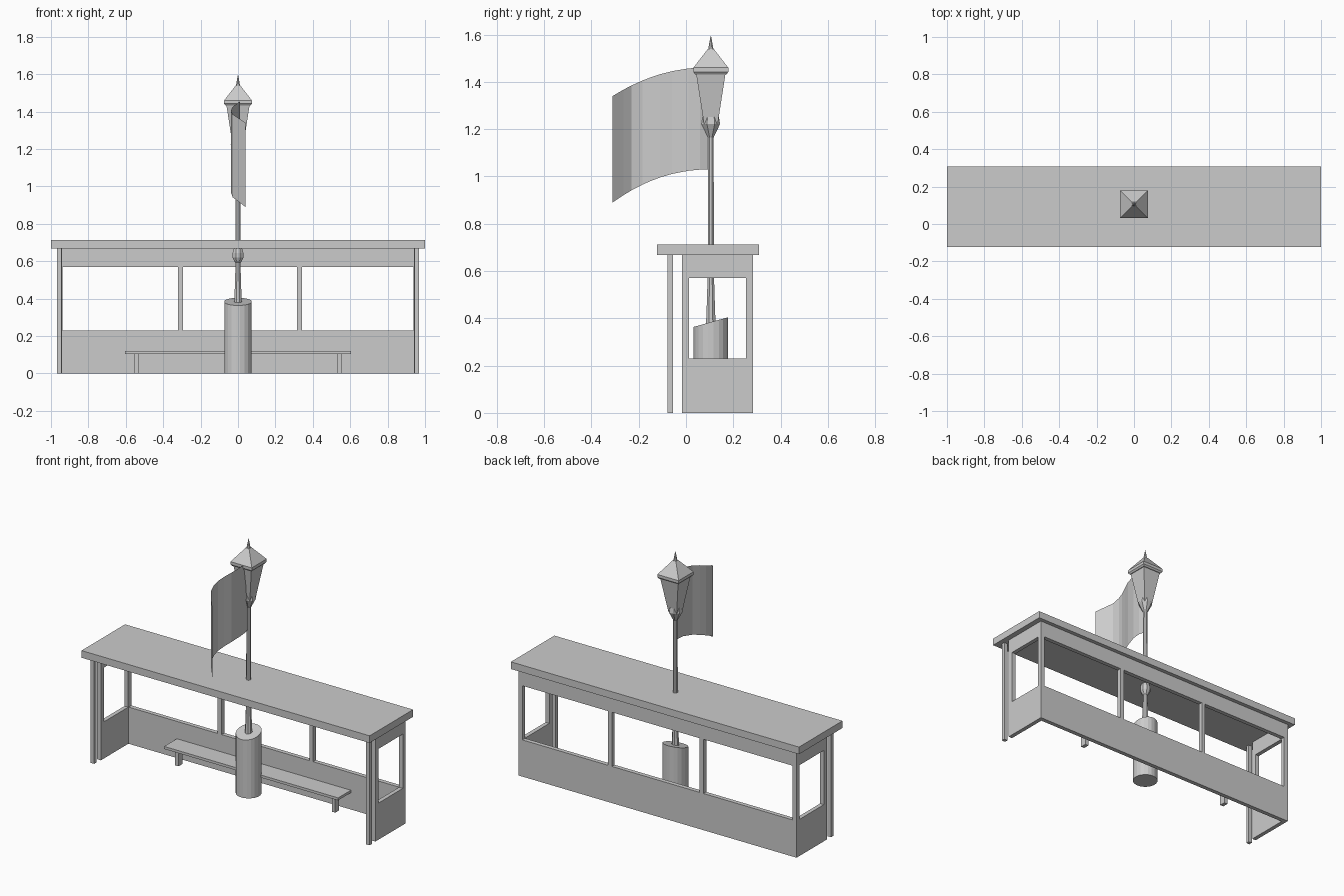
import bpy, bmesh
from math import sin, cos, pi

if "Cube" in bpy.data.objects:
    bpy.data.objects.remove(bpy.data.objects["Cube"])

LY = 0.105  # lamp axis y


def make(name, bm):
    bmesh.ops.recalc_face_normals(bm, faces=bm.faces)
    me = bpy.data.meshes.new(name)
    bm.to_mesh(me)
    bm.free()
    ob = bpy.data.objects.new(name, me)
    bpy.context.collection.objects.link(ob)
    return ob


def box(name, x0, x1, y0, y1, z0, z1):
    bm = bmesh.new()
    bmesh.ops.create_cube(bm, size=1)
    for v in bm.verts:
        v.co = ((x0 + x1) / 2 + v.co.x * (x1 - x0),
                (y0 + y1) / 2 + v.co.y * (y1 - y0),
                (z0 + z1) / 2 + v.co.z * (z1 - z0))
    return make(name, bm)


def lathe(name, profile, sides):
    # profile holds (apothem, z); flat sides face the axes
    bm = bmesh.new()
    rings = []
    for r, z in profile:
        R = r / cos(pi / sides)
        rings.append([bm.verts.new((R * cos((i + .5) * 2 * pi / sides),
                                    LY + R * sin((i + .5) * 2 * pi / sides), z))
                      for i in range(sides)])
    for a, b in zip(rings, rings[1:]):
        for i in range(sides):
            j = (i + 1) % sides
            bm.faces.new((a[i], a[j], b[j], b[i]))
    bm.faces.new(rings[0])
    bm.faces.new(rings[-1])
    return make(name, bm)


# Roof slab
box("roof", -1, 1, -0.123, 0.308, 0.668, 0.713)

# U-shaped wall shell with window openings cut out
bm = bmesh.new()
plan = [(-.966, -.017), (-.94, -.017), (-.94, .256), (.94, .256),
        (.94, -.017), (.966, -.017), (.966, .283), (-.966, .283)]
base = bm.faces.new([bm.verts.new((x, y, 0)) for x, y in plan])
ext = bmesh.ops.extrude_face_region(bm, geom=[base])
for v in ext["geom"]:
    if isinstance(v, bmesh.types.BMVert):
        v.co.z = 0.668
walls = make("walls", bm)
openings = [(-.938, -.32, .2, .35), (-.293, .316, .2, .35),
            (.342, .938, .2, .35), (-1.1, 1.1, .013, .254)]
for i, (x0, x1, y0, y1) in enumerate(openings):
    cut = box(f"window_cutter_{i}", x0, x1, y0, y1, 0.23, 0.57)
    cut.hide_render = True
    cut.hide_viewport = True
    cut.display_type = 'WIRE'
    mod = walls.modifiers.new("window", 'BOOLEAN')
    mod.operation = 'DIFFERENCE'
    mod.solver = 'EXACT'
    mod.object = cut

# Front posts and bench legs, one per side
for side, s in (("left", -1), ("right", 1)):
    box(f"front_post_{side}", *sorted((s * .944, s * .968)), -.078, -.055, 0, .668)
    box(f"bench_leg_{side}", *sorted((s * .532, s * .556)), .17, .208, 0, .105)
box("bench_seat", -.604, .604, .13, .256, .105, .121)

# Round bin with slanted top
bin_ob = lathe("bin", [(.073, 0), (.073, .384)], 20)
for v in bin_ob.data.vertices:
    if v.co.z > .1:
        v.co.z = .384 + (v.co.y - LY) * .28

# Lamp post: flared foot, knob, shaft and lantern collar
lathe("lamp_post", [(.022, .34), (.018, .43), (.013, .592), (.02, .6),
                    (.029, .62), (.029, .645), (.022, .667), (.013, .672),
                    (.012, 1.165), (.039, 1.222), (.034, 1.252), (.02, 1.252)], 8)

# Square lantern, cap and finial
lathe("lantern", [(.029, 1.222), (.062, 1.435)], 4)
lathe("lantern_cap", [(.066, 1.432), (.074, 1.442), (.074, 1.46), (.012, 1.54)], 4)
lathe("finial", [(.012, 1.532), (.01, 1.545), (.001, 1.595)], 8)

# Waving banner sheet hung from the post
wave = [(0, .1), (.012, .06), (.012, .01), (-.002, -.06), (-.02, -.11),
        (-.033, -.15), (-.037, -.185), (-.028, -.23), (.0, -.265), (.04, -.311)]
bm = bmesh.new()
cols = []
for x, y in wave:
    t = ((.1 - y) / .411) ** 2.1
    cols.append((bm.verts.new((x, y, 1.03 - .14 * t)),
                 bm.verts.new((x, y, 1.462 - .122 * t))))
for a, b in zip(cols, cols[1:]):
    bm.faces.new((a[0], b[0], b[1], a[1]))
make("banner", bm)
